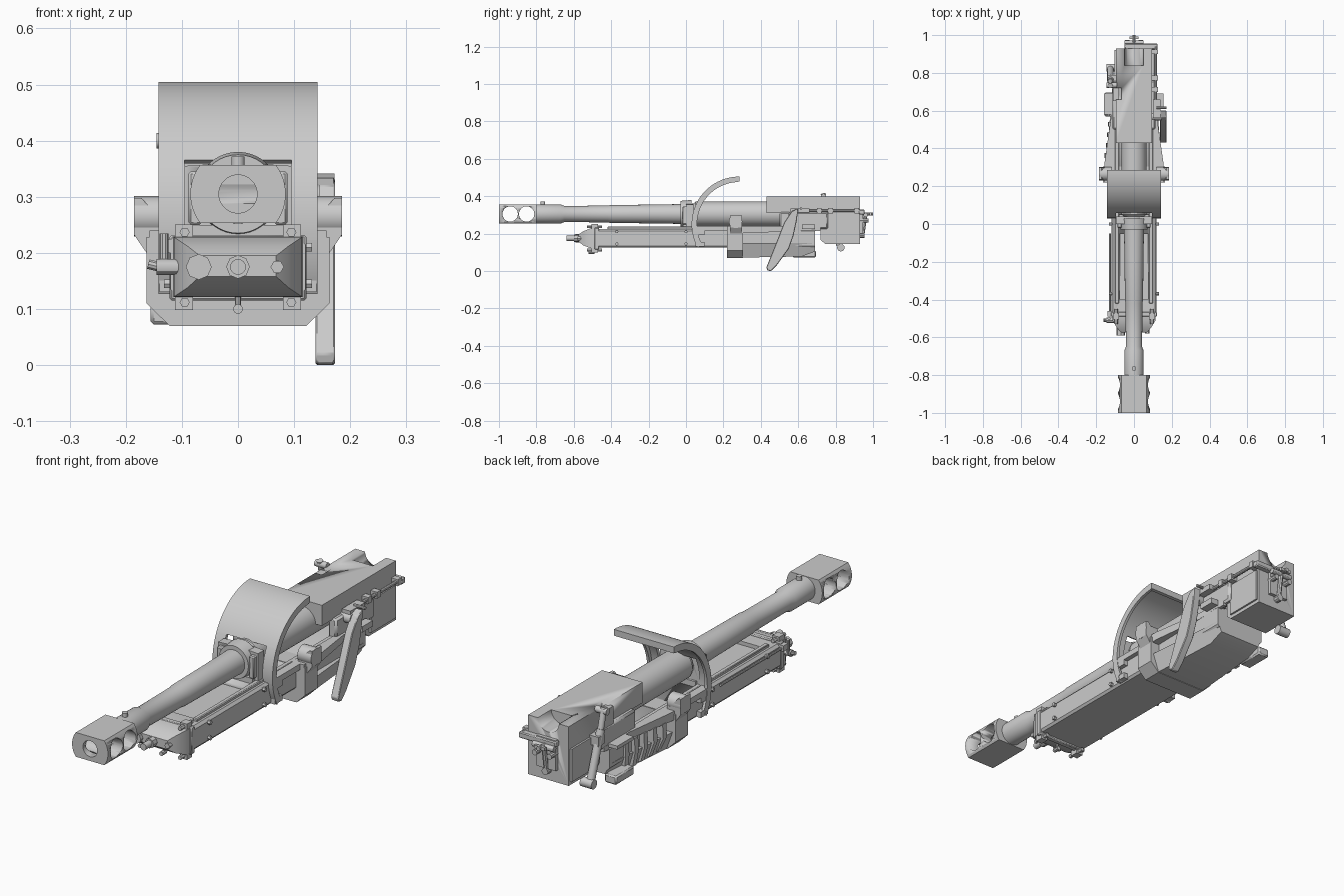
import bpy, bmesh, math
from mathutils import Vector

grey = bpy.data.materials.new("plain_grey")
grey.diffuse_color = (0.6, 0.6, 0.6, 1)


def finish(name, bm, bevel=0):
    bmesh.ops.recalc_face_normals(bm, faces=bm.faces)
    me = bpy.data.meshes.new(name)
    bm.to_mesh(me)
    bm.free()
    me.materials.append(grey)
    ob = bpy.data.objects.new(name, me)
    bpy.context.collection.objects.link(ob)
    bpy.ops.object.select_all(action='DESELECT')
    bpy.context.view_layer.objects.active = ob
    ob.select_set(True)
    bpy.ops.object.shade_smooth_by_angle(angle=math.radians(30))
    if bevel:
        m = ob.modifiers.new("bevel", 'BEVEL')
        m.width, m.segments = bevel, 1
    return ob


def loft(name, rings, closed=False, bevel=0):
    """Skin equal-length rings of points; cap the ends unless closed."""
    bm = bmesh.new()
    vs = [[bm.verts.new(p) for p in r] for r in rings]
    n = len(rings[0])
    for i in range(len(vs) if closed else len(vs) - 1):
        a, b = vs[i], vs[(i + 1) % len(vs)]
        for k in range(n):
            bm.faces.new((a[k], a[(k + 1) % n], b[(k + 1) % n], b[k]))
    if not closed:
        bm.faces.new(vs[0])
        bm.faces.new(vs[-1])
    return finish(name, bm, bevel)


def prism(name, pts, axis, lo, hi, bevel=0):
    def place(p, t):
        return {'x': (t, p[0], p[1]), 'y': (p[0], t, p[1]), 'z': (p[0], p[1], t)}[axis]
    return loft(name, [[place(p, t) for p in pts] for t in (lo, hi)], bevel=bevel)


def box(name, x0, x1, y0, y1, z0, z1, bevel=0):
    return prism(name, [(x0, y0), (x1, y0), (x1, y1), (x0, y1)], 'z', z0, z1, bevel)


def rod(name, a, b, r, n=16, r2=None):
    a, b = Vector(a), Vector(b)
    q = (b - a).to_track_quat('Z', 'Y')
    circ = [Vector((math.cos(2 * math.pi * k / n), math.sin(2 * math.pi * k / n), 0)) for k in range(n)]
    return loft(name, [[a + q @ (c * r) for c in circ], [b + q @ (c * (r2 or r)) for c in circ]])


def lathe(name, prof, z, n=40):
    return loft(name, [[(r * math.cos(2 * math.pi * k / n), y, z + r * math.sin(2 * math.pi * k / n))
                        for k in range(n)] for y, r in prof])


def cut(ob, cutters):
    for c in cutters:
        m = ob.modifiers.new("cut", 'BOOLEAN')
        m.operation, m.object, m.solver = 'DIFFERENCE', c, 'EXACT'
        bpy.context.view_layer.objects.active = ob
        bpy.ops.object.modifier_apply(modifier=m.name)
        bpy.data.objects.remove(c, do_unlink=True)


Z = 0.305  # barrel axis height

# Muzzle brake: round body with flat top and bottom, bore and two cross ports
ang = math.asin(0.052 / 0.085)
arc = [-ang + 2 * ang * i / 12 for i in range(13)]
half = [(0.085 * math.cos(a), 0.085 * math.sin(a)) for a in arc]
brake = prism("muzzle_brake", [(x, Z + z) for x, z in half] + [(-x, Z - z) for x, z in half], 'y', -1, -0.8)
cut(brake, [rod("bore_cutter", (0, -1.05, Z), (0, -0.815, Z), 0.034, 32)]
    + [rod("port_cutter", (-0.2, y, Z), (0.2, y, Z), 0.041, 32) for y in (-0.94, -0.852)])

# Barrel with stepped taper
lathe("barrel", [(-0.805, 0.048), (-0.8, 0.051), (-0.67, 0.051), (-0.65, 0.043), (-0.42, 0.045),
                 (-0.4, 0.048), (-0.2, 0.05), (-0.02, 0.053), (0.04, 0.055), (0.05, 0.066),
                 (0.74, 0.068)], Z)
rod("barrel_stud", (0, -0.765, 0.34), (0, -0.765, 0.372), 0.012)

# Barrel guide collar in front of the shield
lathe("guide_ring", [(-0.03, 0.06), (-0.03, 0.07), (0.03, 0.075), (0.03, 0.06)], Z)
frame = prism("guide_frame", [(-0.095, 0.235), (0.095, 0.235), (0.095, 0.355), (0.05, 0.358),
                              (-0.05, 0.358), (-0.095, 0.355)], 'y', 0.0, 0.04)
cut(frame, [rod("frame_cutter", (0, -0.1, Z), (0, 0.1, Z), 0.062, 32)])
for s in (-1, 1):
    box("guide_clamp", *sorted((s * 0.065, s * 0.088)), -0.02, 0.02, 0.25, 0.345, 0.004)
box("guide_saddle", -0.08, 0.08, -0.015, 0.05, 0.215, 0.25)

# Cradle trough with rails along the top
sec = [(-0.112, 0.125), (0.112, 0.125), (0.12, 0.135), (0.12, 0.215), (0.11, 0.226),
       (-0.11, 0.226), (-0.12, 0.215), (-0.12, 0.135)]
trough = prism("cradle_trough", sec, 'y', -0.49, 0.69)
cut(trough, [box("trough_cutter", -0.075, 0.075, -0.4, -0.05, 0.21, 0.3)])
for s in (-1, 1):
    box("slide_rail", *sorted((s * 0.08, s * 0.1)), -0.42, 0.7, 0.22, 0.238, 0.003)
    for y, z in ((-0.37, 0.145), (-0.37, 0.21), (0.0, 0.145), (0.0, 0.21)):
        rod("side_bolt", (s * 0.115, y, z), (s * 0.132, y, z), 0.009, 6)
    # side lugs near the shield
    for z in (0.142, 0.205):
        box("side_lug", *sorted((s * 0.11, s * 0.14)), 0.05, 0.1, z - 0.012, z + 0.012)
    for z in (0.112, 0.237):
        rod("corner_bolt", (s * 0.095, -0.53, z), (s * 0.095, -0.45, z), 0.009, 6)
        box("corner_lug", *sorted((s * 0.08, s * 0.112)), -0.505, -0.47, z - 0.014, z + 0.014)

# Front cap, narrowing towards the front
def cap_ring(y, w, z0, z1):
    return [(-w, y, z0), (w, y, z0), (w, y, z1), (-w, y, z1)]
loft("front_cap", [cap_ring(-0.47, 0.116, 0.12, 0.23), cap_ring(-0.51, 0.114, 0.122, 0.228),
                   cap_ring(-0.55, 0.09, 0.138, 0.212), cap_ring(-0.575, 0.068, 0.158, 0.195)])
box("cap_flange", -0.122, 0.122, -0.49, -0.465, 0.115, 0.232, 0.004)
rod("center_plug", (0, -0.6, 0.175), (0, -0.55, 0.175), 0.021, 8)
rod("center_nozzle", (0, -0.64, 0.175), (0, -0.59, 0.175), 0.014)
rod("left_plug", (-0.07, -0.59, 0.175), (-0.07, -0.53, 0.175), 0.023, 8)
rod("right_plug", (0.07, -0.58, 0.175), (0.07, -0.53, 0.175), 0.012, 6)
rod("drain_plug", (0, -0.52, 0.1), (0, -0.49, 0.1), 0.009, 8)
rod("drain_stem", (0, -0.5, 0.1), (0, -0.5, 0.125), 0.005, 8)

# Filling valve at the left of the cap
rod("valve_body", (-0.145, -0.51, 0.175), (-0.105, -0.51, 0.175), 0.014, 12)
rod("valve_tip", (-0.16, -0.51, 0.18), (-0.14, -0.51, 0.175), 0.009, 10)
rod("valve_stem", (-0.132, -0.5, 0.17), (-0.132, -0.5, 0.235), 0.008, 10)
box("valve_bracket", -0.14, -0.11, -0.49, -0.46, 0.2, 0.225)
rod("valve_pipe", (-0.128, -0.47, 0.21), (-0.128, -0.05, 0.21), 0.005, 8)

# Trunnion yoke, lower rear body and tapering side wings
prism("trunnion_yoke", [(-0.122, 0.07), (0.122, 0.07), (0.163, 0.11), (0.163, 0.228),
                        (-0.163, 0.228), (-0.163, 0.11)], 'y', 0.22, 0.305)
loft("lower_body", [[(-w, y, z), (w, y, z), (w2, y, 0.15), (-w2, y, 0.15)] for y, w, w2, z in
                    ((0.3, 0.122, 0.15, 0.072), (0.62, 0.1, 0.122, 0.078), (0.69, 0.1, 0.12, 0.105))])
for s in (-1, 1):
    rod("trunnion", (s * 0.12, 0.265, 0.265), (s * 0.185, 0.265, 0.265), 0.036, 24)
    prism("trunnion_cheek", [(s * 0.12, 0.2), (s * 0.163, 0.2), (s * 0.185, 0.232),
                             (s * 0.185, 0.298), (s * 0.172, 0.298), (s * 0.135, 0.255),
                             (s * 0.12, 0.255)], 'y', 0.235, 0.3)
    loft("side_wing", [[(s * 0.1, y, z0), (s * w, y, z0), (s * w, y, z1), (s * 0.1, y, z1)]
                       for y, w, z0, z1 in ((0.22, 0.158, 0.2, 0.24), (0.33, 0.155, 0.205, 0.242),
                                            (0.56, 0.122, 0.21, 0.24), (0.72, 0.115, 0.215, 0.235))])
for i in range(5):
    y = 0.35 + 0.055 * i
    prism("left_rib", [(-0.1, 0.085), (-0.125, 0.085), (-0.155 + 0.006 * i, 0.15),
                       (-0.152 + 0.006 * i, 0.21), (-0.1, 0.21)], 'y', y, y + 0.025)
box("left_foot_block", -0.156, -0.1, 0.57, 0.695, 0.072, 0.11, 0.006)

# Curved shield: full-width hood, side strips below, thick edge flanges
def shield_part(name, x0, x1, a0, a1, r0, r1, n):
    ring = []
    for i in range(n + 1):
        a = math.radians(a0 + (a1 - a0) * i / n)
        c, s = math.cos(a), math.sin(a)
        ring.append([(x, 0.285 - r * c, 0.25 + r * s) for x, r in ((x0, r0), (x1, r0), (x1, r1), (x0, r1))])
    return loft(name, ring)
shield_part("shield_hood", -0.142, 0.142, 27, 90, 0.241, 0.255, 24)
for s in (-1, 1):
    x0, x1 = sorted((s * 0.095, s * 0.142))
    shield_part("shield_side", x0, x1, -6, 27, 0.241, 0.255, 12)
    x0, x1 = sorted((s * 0.121, s * 0.142))
    shield_part("shield_leg", x0, x1, -29, -6, 0.241, 0.255, 8)
    x0, x1 = sorted((s * 0.13, s * 0.142))
    shield_part("shield_flange", x0, x1, -25, 88, 0.226, 0.25, 36)
    box("shield_bracket", *sorted((s * 0.105, s * 0.14)), 0.04, 0.25, 0.215, 0.24)
shield_part("shield_rear_lip", -0.142, 0.142, 86, 90, 0.228, 0.25, 2)

# Breech: long upper block and tall rear block with loading groove
breech = prism("breech", [(0.43, 0.31), (0.72, 0.31), (0.72, 0.165), (0.745, 0.145), (0.93, 0.145),
                          (0.93, 0.398), (0.43, 0.398)], 'x', -0.096, 0.096)
cut(breech, [rod("groove_cutter", (0, 0.84, 0.4), (0, 1.0, 0.4), 0.05, 32),
             box("notch_cutter", -0.15, -0.065, 0.66, 0.72, 0.375, 0.45)])
for s in (-1, 1):
    box("breech_guide", *sorted((s * 0.075, s * 0.115)), 0.5, 0.76, 0.225, 0.315, 0.008)
    box("breech_side_plate", *sorted((s * 0.09, s * 0.104)), 0.75, 0.92, 0.16, 0.3)
box("breech_side_step", -0.112, -0.08, 0.65, 0.72, 0.3, 0.385)

# Rear mechanism on the breech face
box("rear_bar", -0.05, 0.125, 0.925, 0.955, 0.302, 0.328, 0.004)
box("rear_plate", -0.045, 0.045, 0.92, 0.945, 0.2, 0.33)
for x in (-0.035, 0.035):
    rod("rear_pin", (x, 0.93, 0.27), (x, 0.975, 0.27), 0.012, 10)
rod("rear_shaft", (-0.05, 0.96, 0.3), (0.05, 0.96, 0.3), 0.012, 12)
rod("rear_knob", (0, 0.94, 0.305), (0, 1.0, 0.305), 0.009, 10)
box("rear_knob_bar", -0.025, 0.025, 0.98, 0.992, 0.298, 0.312)
rod("rear_link", (0, 0.96, 0.3), (0, 0.945, 0.2), 0.01, 8)
rod("rear_foot", (0, 0.955, 0.19), (0, 0.92, 0.19), 0.015, 10)

# Right-hand operating lever, its pivot and linkage
prism("operating_lever", [(0.6, 0.335), (0.565, 0.32), (0.525, 0.26), (0.47, 0.12), (0.43, 0.02),
                          (0.435, 0.003), (0.455, 0.0), (0.485, 0.03), (0.55, 0.12), (0.575, 0.19),
                          (0.592, 0.27)], 'x', 0.138, 0.173, 0.003)
rod("lever_pivot", (0.09, 0.57, 0.3), (0.145, 0.57, 0.3), 0.022)
rod("lever_pin", (0.12, 0.615, 0.335), (0.172, 0.615, 0.335), 0.007, 10)
box("lever_arm", 0.1, 0.14, 0.56, 0.66, 0.312, 0.335)
rod("linkage_rod", (0.115, 0.6, 0.322), (0.115, 0.94, 0.322), 0.008, 10)
for y in (0.7, 0.76, 0.9):
    box("linkage_bracket", 0.09, 0.126, y, y + 0.025, 0.308, 0.336)
box("right_hanger", 0.12, 0.155, 0.62, 0.69, 0.225, 0.25)

# Left-hand closing cylinder
rod("closing_cylinder", (-0.125, 0.82, 0.14), (-0.125, 0.755, 0.33), 0.017)
rod("closing_piston", (-0.125, 0.755, 0.33), (-0.125, 0.732, 0.415), 0.013)
rod("cylinder_top_eye", (-0.145, 0.735, 0.4), (-0.09, 0.735, 0.4), 0.014)
rod("cylinder_foot_eye", (-0.145, 0.828, 0.125), (-0.09, 0.828, 0.125), 0.02)
box("cylinder_mount", -0.14, -0.09, 0.75, 0.79, 0.27, 0.31)
box("left_bracket", -0.158, -0.1, 0.58, 0.69, 0.225, 0.24)
